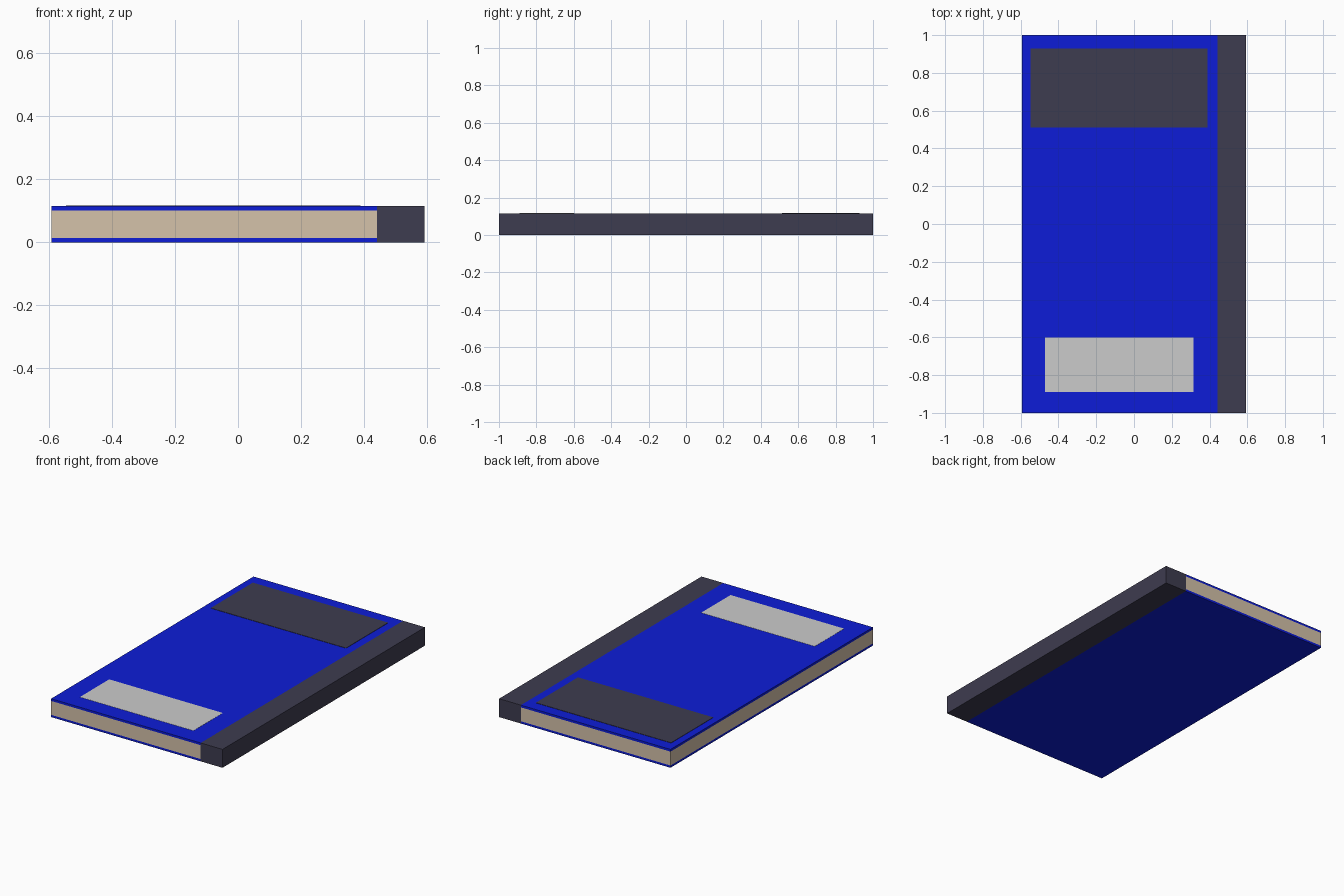
import bpy
import bmesh
from mathutils import Vector

if "Cube" in bpy.data.objects:
    bpy.data.objects.remove(bpy.data.objects["Cube"])


def material(name, rgb):
    m = bpy.data.materials.new(name)
    m.diffuse_color = (*rgb, 1)
    m.use_nodes = True
    m.node_tree.nodes["Principled BSDF"].inputs["Base Color"].default_value = m.diffuse_color
    return m


def box(name, lo, hi, mat=None):
    """Axis-aligned box between two opposite corners."""
    lo, hi = Vector(lo), Vector(hi)
    bm = bmesh.new()
    bmesh.ops.create_cube(bm, size=1)
    bmesh.ops.scale(bm, vec=hi - lo, verts=bm.verts)
    mesh = bpy.data.meshes.new(name)
    bm.to_mesh(mesh)
    bm.free()
    obj = bpy.data.objects.new(name, mesh)
    obj.location = (lo + hi) / 2
    bpy.context.collection.objects.link(obj)
    if mat:
        mesh.materials.append(mat)
    return obj


blue = material("cover_blue", (0.004, 0.012, 0.68))
dark = material("dark_cloth", (0.048, 0.045, 0.08))
paper = material("paper", (0.66, 0.54, 0.40))

LEFT, HINGE, RIGHT = -0.593, 0.442, 0.593
HEIGHT, BOARD = 0.115, 0.014

# Cover boards, page block and spine
box("back_cover", (LEFT, -1, 0), (HINGE, 1, BOARD), blue)
box("front_cover", (LEFT, -1, HEIGHT - BOARD), (HINGE, 1, HEIGHT), blue)
box("pages", (LEFT, -1, BOARD), (HINGE, 1, HEIGHT - BOARD), paper)
box("spine", (HINGE, -1, 0), (RIGHT, 1, HEIGHT), dark)

# Thin panels on the front cover
box("title_panel", (-0.547, 0.512, HEIGHT - 0.005), (0.389, 0.928, HEIGHT + 0.002), dark)
box("lower_label", (-0.471, -0.89, HEIGHT - 0.005), (0.315, -0.60, HEIGHT + 0.001))
